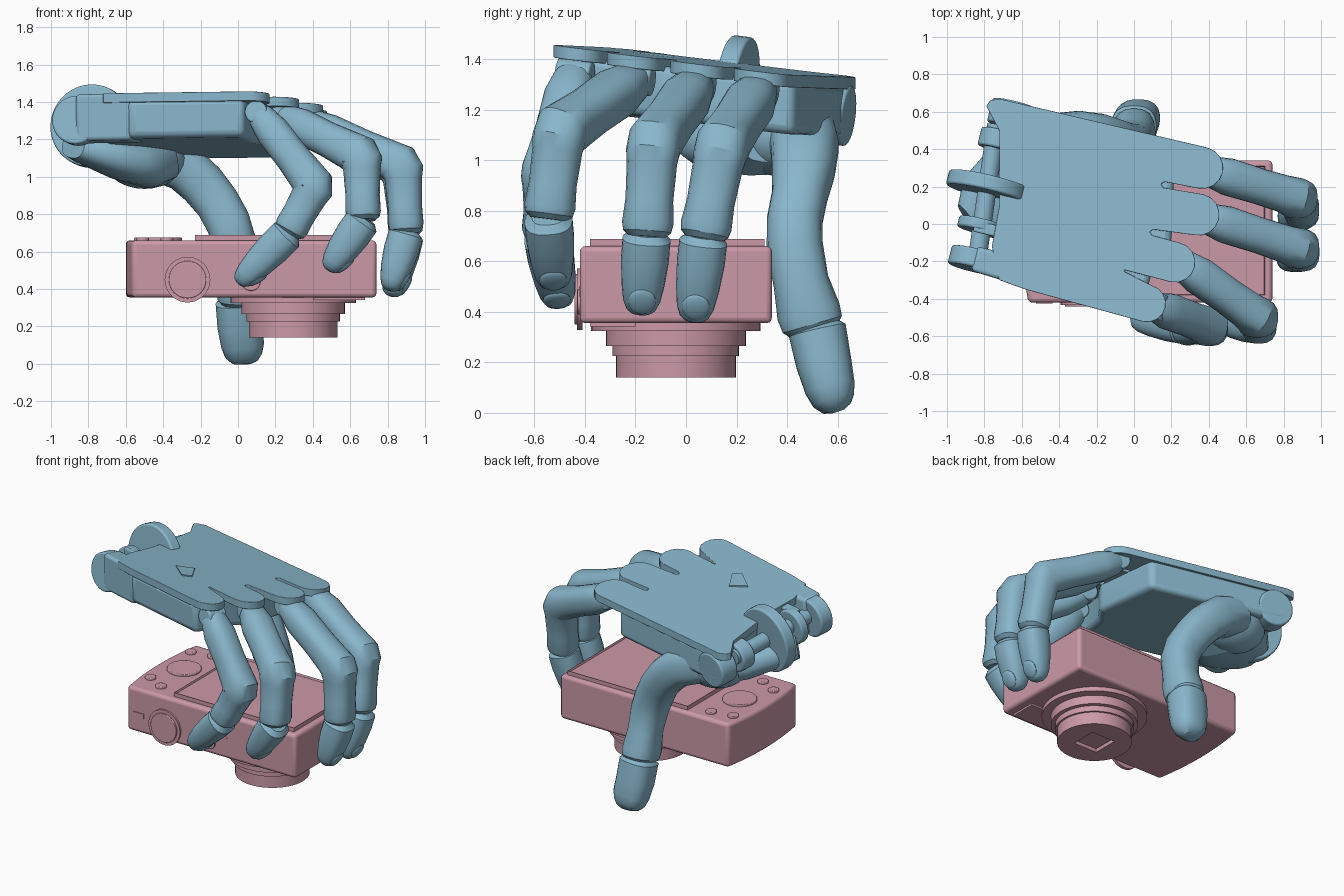
import bpy, bmesh, math
from mathutils import Vector as V

if "Cube" in bpy.data.objects:
    bpy.data.objects.remove(bpy.data.objects["Cube"])

def material(name, col):
    m = bpy.data.materials.new(name)
    m.diffuse_color = (*col, 1)
    m.use_nodes = True
    m.node_tree.nodes["Principled BSDF"].inputs["Base Color"].default_value = m.diffuse_color
    return m

BLUE = material("blue", (0.25, 0.47, 0.60))
PINK = material("pink", (0.60, 0.32, 0.39))

def finish(name, bm, mat, bevel=0, angle=35):
    bmesh.ops.recalc_face_normals(bm, faces=bm.faces)
    me = bpy.data.meshes.new(name)
    bm.to_mesh(me)
    bm.free()
    ob = bpy.data.objects.new(name, me)
    bpy.context.collection.objects.link(ob)
    me.materials.append(mat)
    if bevel:
        b = ob.modifiers.new("bevel", 'BEVEL')
        b.width, b.segments, b.limit_method = bevel, 3, 'ANGLE'
    bpy.ops.object.select_all(action='DESELECT')
    ob.select_set(True)
    bpy.context.view_layer.objects.active = ob
    bpy.ops.object.shade_smooth_by_angle(angle=math.radians(angle))
    return ob

def skin(bm, rings):
    # join equal-length rings of points and cap both ends
    vs = [[bm.verts.new(p) for p in r] for r in rings]
    n = len(vs[0])
    for a, b in zip(vs, vs[1:]):
        for i in range(n):
            bm.faces.new((a[i], a[(i + 1) % n], b[(i + 1) % n], b[i]))
    bm.faces.new(vs[0])
    bm.faces.new(vs[-1])

def back_z(x, y):
    # tilted plane of the back of the hand
    return 1.395 - 0.02 * x - 0.12 * y

def prism(name, poly, top, bot, mat, plane=lambda x, y: 0, bevel=0):
    bm = bmesh.new()
    skin(bm, [[(x, y, plane(x, y) + h) for x, y in poly] for h in (bot, top)])
    return finish(name, bm, mat, bevel)

def turned(name, p, axis, profile, mat, sides=40, bevel=0):
    # profile: (distance along axis, radius); a negative radius makes a square ring
    bm = bmesh.new()
    q = V(axis).to_track_quat('Z', 'Y')
    rings = []
    for h, r in profile:
        ring = []
        for k in range(sides):
            c, s = math.cos(k * math.tau / sides), math.sin(k * math.tau / sides)
            f = r if r > 0 else -r / max(abs(c), abs(s))
            ring.append(V(p) + q @ V((f * c, f * s, h)))
        rings.append(ring)
    skin(bm, rings)
    return finish(name, bm, mat, bevel)

def disc(name, p, axis, r, h, mat, bevel=0):
    return turned(name, p, axis, [(0, r), (h, r)], mat, bevel=bevel)

def loft(name, stations, mat, sides=20):
    # stations: (point, half width, half depth), squarish rings along a path
    bm, rings = bmesh.new(), []
    pts = [V(s[0]) for s in stations]
    for i, (p, w, d) in enumerate(stations):
        t = (pts[min(i + 1, len(pts) - 1)] - pts[max(i - 1, 0)]).normalized()
        side = V((0, 1, 0))
        side = (side - t * side.dot(t)).normalized()
        out = t.cross(side)
        ring = []
        for k in range(sides):
            a = (k + .5) * math.tau / sides
            c, s = math.cos(a), math.sin(a)
            f = (abs(c) ** 2.6 + abs(s) ** 2.6) ** (-1 / 2.6)
            ring.append(V(p) + side * (w * f * c) + out * (d * f * s))
        rings.append(ring)
    skin(bm, rings)
    return finish(name, bm, mat, angle=32)

def ball(name, p, size, mat, axis=(0, 0, 1)):
    bm = bmesh.new()
    bmesh.ops.create_uvsphere(bm, u_segments=24, v_segments=14, radius=1)
    q = V(axis).to_track_quat('Z', 'Y')
    for v in bm.verts:
        v.co = V(p) + q @ V([a * b for a, b in zip(v.co, size)])
    return finish(name, bm, mat)

# ---------- camera ----------
bulge = [(-0.6 + 0.035 * s * s, -0.04 + 0.38 * s) for s in [1 - k / 6 for k in range(13)]]
prism("camera_body", [(0.74, -0.42), (0.74, 0.34)] + bulge, 0.66, 0.355, PINK, bevel=0.022)
bm = bmesh.new()
skin(bm, [[(x, y, z) for x, y in ((-.23, -.38), (.7, -.38), (.7, .31), (-.23, .31))] for z in (.65, .688)])
bm.faces.ensure_lookup_table()
top = bm.faces[-1]
bmesh.ops.inset_region(bm, faces=[top], thickness=0.045)
bmesh.ops.inset_region(bm, faces=[top], thickness=0.006, depth=-0.014)
finish("camera_screen", bm, PINK)
for x, y, r in ((-.52, .22, .035), (-.37, .25, .035), (-.51, -.24, .035), (-.38, -.31, .035), (-.41, -.01, .11)):
    disc("camera_button", (x, y, .645), (0, 0, 1), r, .03, PINK, .005)
disc("camera_dial", (-.27, -.41, .45), (0, -1, 0), .122, .022, PINK)
disc("camera_dial_cap", (-.27, -.42, .45), (0, -1, 0), .1, .022, PINK, .004)
disc("camera_small_dial", (.07, -.41, .44), (0, -1, 0), .05, .02, PINK, .004)
for x, w, h in ((-.48, .045, .016), (.21, .008, .02)):
    prism("camera_slot", [(x - w, -.424), (x + w, -.424), (x + w, -.41), (x - w, -.41)], .48 + h, .48 - h, PINK)
# stepped lens with a square recess in its flat front
turned("camera_lens", (.295, -.04, 0), (0, 0, 1),
       [(.165, -.055), (.165, -.09), (.14, -.09), (.14, .237), (.225, .237), (.225, .25), (.265, .25),
        (.265, .277), (.325, .277), (.325, .335), (.37, .335)], PINK, 48)
prism("camera_grip_plate", [(.4, -.38), (.68, -.38), (.68, -.2), (.4, -.2)], .37, .342, PINK)

# ---------- palm ----------
d, n = V((.972, -.236)), V((.236, .972))
lobes = [((.365, .30), .112), ((.345, .05), .112), ((.22, -.205), .108), ((.07, -.425), .1)]
notches = [(.16, .21), (.1, -.045), (-.05, -.25)]
outline = [(-.79, .63), (-.77, .66), (-.72, .67)]
for i, (c, r) in enumerate(lobes):
    for k in range(9):
        a = math.pi / 2 - k * math.pi / 8
        outline.append(tuple(V(c) + d * r * math.cos(a) + n * r * math.sin(a)))
    if i < 3:
        w = .016 if i < 2 else .004
        q = V(notches[i])
        outline += [tuple(q + n * w), tuple(q - d * w), tuple(q - n * w)]
outline += [(-.58, -.35), (-.72, -.3), (-.76, -.12), (-.72, .1), (-.72, .5)]
prism("back_plate", outline, 0, -.05, BLUE, back_z, .012)
prism("palm", [(-.72, .66), (.22, .43), (.2, -.1), (.1, -.24), (.03, -.51), (-.58, -.345), (-.72, -.1), (-.7, .5)],
      -.03, -.24, BLUE, back_z, .035)
prism("back_tab", [(-.41, -.1), (-.3, -.05), (-.23, -.18), (-.29, -.21)], .008, -.03, BLUE, back_z)

# ---------- wrist ----------
n3 = V((.236, .972, -.12)).normalized()
for name, p, r, h in (("wrist_disc", (-.79, .16, 1.275), .222, .08),
                      ("wrist_inner_lug", (-.83, -.04, 1.29), .12, .06),
                      ("wrist_thumb_lug", (-.74, .4, 1.24), .1, .1),
                      ("wrist_outer_lug", (-.87, -.24, 1.305), .13, .1),
                      ("wrist_thumb_side", (-.67, .52, 1.19), .12, .13)):
    disc(name, V(p), n3, r, h, BLUE, .012)
disc("wrist_axle", (-.84, -.2, 1.31), V((.1, .7, -.06)), .05, .74, BLUE)
prism("wrist_outer_arm", [(-.87, -.25), (-.58, -.34), (-.5, -.2), (-.84, -.12)], 0, -.25, BLUE, back_z, .02)
prism("wrist_inner_arm", [(-.86, -.04), (-.65, -.09), (-.64, -.03), (-.85, .02)], -.01, -.22, BLUE, back_z, .01)
loft("heel_pad", [((-.88, .02, 1.17), .1, .07), ((-.8, .08, 1.15), .2, .09), ((-.62, .2, 1.1), .26, .12),
                  ((-.48, .28, 1.07), .22, .13), ((-.36, .32, 1.09), .12, .1)], BLUE)

# ---------- thumb ----------
ball("thumb_mound", (-.5, .38, 1.1), (.22, .19, .165), BLUE)
loft("thumb", [((-.52, .42, 1.12), .1, .1), ((-.44, .45, 1.11), .14, .13), ((-.29, .47, 1.05), .135, .13),
               ((-.19, .465, .96), .125, .125), ((-.11, .45, .86), .11, .12), ((-.055, .43, .76), .11, .12),
               ((-.02, .43, .66), .112, .115), ((-.005, .455, .52), .11, .105), ((0, .485, .4), .127, .115),
               ((0, .5, .35), .122, .11), ((0, .51, .315), .09, .08)], BLUE)
loft("thumb_tip", [((0, .51, .35), .08, .08), ((0, .52, .325), .115, .12), ((.01, .545, .2), .11, .12),
                   ((.025, .57, .1), .1, .115), ((.03, .585, .05), .085, .1), ((.035, .597, .02), .06, .075),
                   ((.035, .602, .005), .025, .04)], BLUE)
ball("thumb_nail", (.03, .635, .09), (.06, .07, .02), BLUE, (0.1, 1, -.2))

# ---------- fingers: knuckle, middle joint, end joint, tip ----------
fingers = {
    "index": ((.38, .29, 1.28), (.87, .14, 1.05), (.9, .07, .69), (.82, .03, .36), .1),
    "middle": ((.36, .04, 1.3), (.88, -.13, 1.06), (.9, -.155, .7), (.81, -.18, .39), .1),
    "ring": ((.24, -.2, 1.32), (.66, -.5, 1.11), (.67, -.545, .77), (.48, -.52, .5), .1),
    "pinky": ((.11, -.44, 1.34), (.41, -.55, .95), (.27, -.55, .7), (0, -.5, .43), .097)}
# (segment, position along it, width, depth)
body = [(0, -.04, .55, .5), (0, .04, .8, .75), (0, .25, 1, .95), (0, .6, .96, .95), (0, .86, 1, 1.04),
        (0, .97, 1.06, 1.12), (1, .08, 1.06, 1.12), (1, .2, 1, 1), (1, .6, .95, .92), (1, .86, 1.02, .95),
        (1, .95, .95, .88), (1, 1.01, .7, .65)]
tip = [(2, -.04, .65, .65), (2, .04, .95, .95), (2, .3, .95, .95), (2, .6, .86, .84), (2, .82, .74, .68),
       (2, .93, .58, .52), (2, .98, .38, .34), (2, 1, .15, .15)]
for name, (*j, w) in fingers.items():
    j = [V(p) for p in j]
    for part, table in (("_finger", body), ("_fingertip", tip)):
        loft(name + part, [(j[i].lerp(j[i + 1], t), w * a, w * b) for i, t, a, b in table], BLUE)
    disc(name + "_knuckle_pin", j[0] - n3 * .07, n3, .06, .14, BLUE, .01)
    # nail lying flush on the outer side of the tip
    t = (j[3] - j[2]).normalized()
    out = t.cross(V((0, 1, 0)))
    out = out if out.x > 0 else -out
    ball(name + "_nail", j[2].lerp(j[3], .78) + out * w * .62, (.055, .06, .018), BLUE, out + t * .3)
